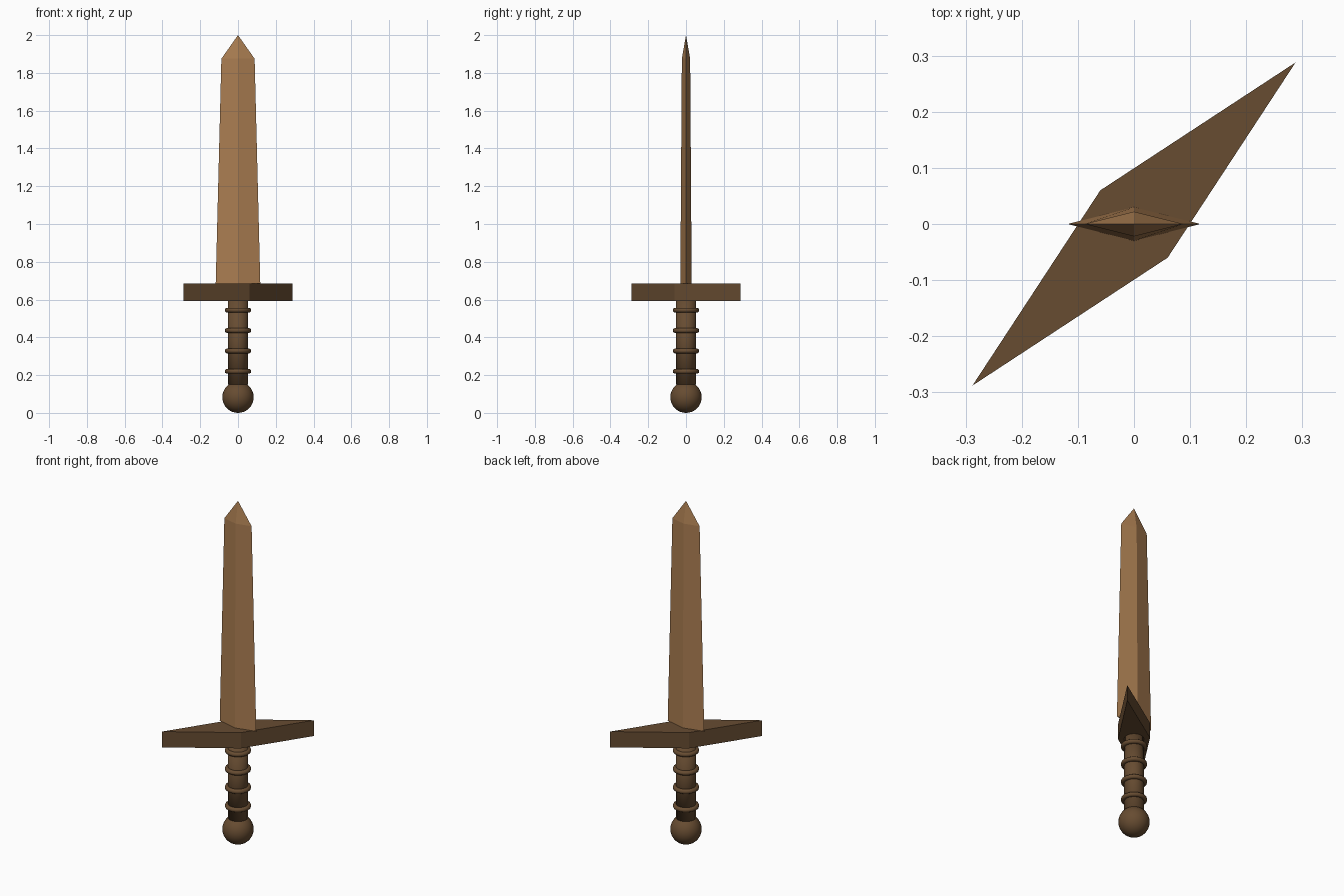
import bpy
import bmesh

cube = bpy.data.objects.get("Cube")
if cube:
    bpy.data.objects.remove(cube, do_unlink=True)


def material(name, rgb):
    m = bpy.data.materials.new(name)
    m.use_nodes = True
    m.diffuse_color = (*rgb, 1)
    bsdf = m.node_tree.nodes["Principled BSDF"]
    bsdf.inputs["Base Color"].default_value = (*rgb, 1)
    bsdf.inputs["Roughness"].default_value = 0.8
    return m


light_wood = material("light wood", (0.40, 0.205, 0.082))
dark_wood = material("dark wood", (0.135, 0.072, 0.031))


def finish(name, mat):
    ob = bpy.context.object
    ob.name = ob.data.name = name
    ob.data.materials.append(mat)
    return ob


def loft(name, mat, sections):
    """Skin stacked (outline, z) sections; a one-point section is a tip."""
    bm = bmesh.new()
    rings = [[bm.verts.new((x, y, z)) for x, y in pts] for pts, z in sections]
    for low, high in zip(rings, rings[1:]):
        for i in range(len(low)):
            j = (i + 1) % len(low)
            if len(high) == 1:
                bm.faces.new((low[i], low[j], high[0]))
            else:
                bm.faces.new((low[i], low[j], high[j], high[i]))
    for ring in (rings[0], rings[-1]):
        if len(ring) > 2:
            bm.faces.new(ring)
    bmesh.ops.recalc_face_normals(bm, faces=bm.faces)
    mesh = bpy.data.meshes.new(name)
    bm.to_mesh(mesh)
    bm.free()
    ob = bpy.data.objects.new(name, mesh)
    bpy.context.collection.objects.link(ob)
    mesh.materials.append(mat)
    return ob


def diamond(w, d):
    return [(w, 0), (0, d), (-w, 0), (0, -d)]


# Blade with a diamond cross-section and a short point
loft("blade", light_wood, [(diamond(0.118, 0.03), 0.685),
                           (diamond(0.088, 0.022), 1.875),
                           ([(0, 0)], 2.0)])

# Crossguard: a flat rhombus slab set on the diagonal
long, short = 0.288, 0.06
rhombus = [(long, long), (-short, short), (-long, -long), (short, -short)]
loft("crossguard", dark_wood, [(rhombus, 0.593), (rhombus, 0.685)])

# Grip
bpy.ops.mesh.primitive_cylinder_add(vertices=32, radius=0.052, depth=0.45,
                                    location=(0, 0, 0.375))
finish("grip", dark_wood)
bpy.ops.object.shade_smooth()

# Grip rings
for i in range(4):
    bpy.ops.mesh.primitive_torus_add(major_segments=32, minor_segments=10,
                                     major_radius=0.057, minor_radius=0.013,
                                     location=(0, 0, 0.22 + 0.108 * i))
    finish(f"grip_ring_{i + 1}", dark_wood)
    bpy.ops.object.shade_smooth()

# Pommel
bpy.ops.mesh.primitive_uv_sphere_add(segments=32, ring_count=16, radius=0.083,
                                     location=(0, 0, 0.083))
finish("pommel", dark_wood)
bpy.ops.object.shade_smooth()
